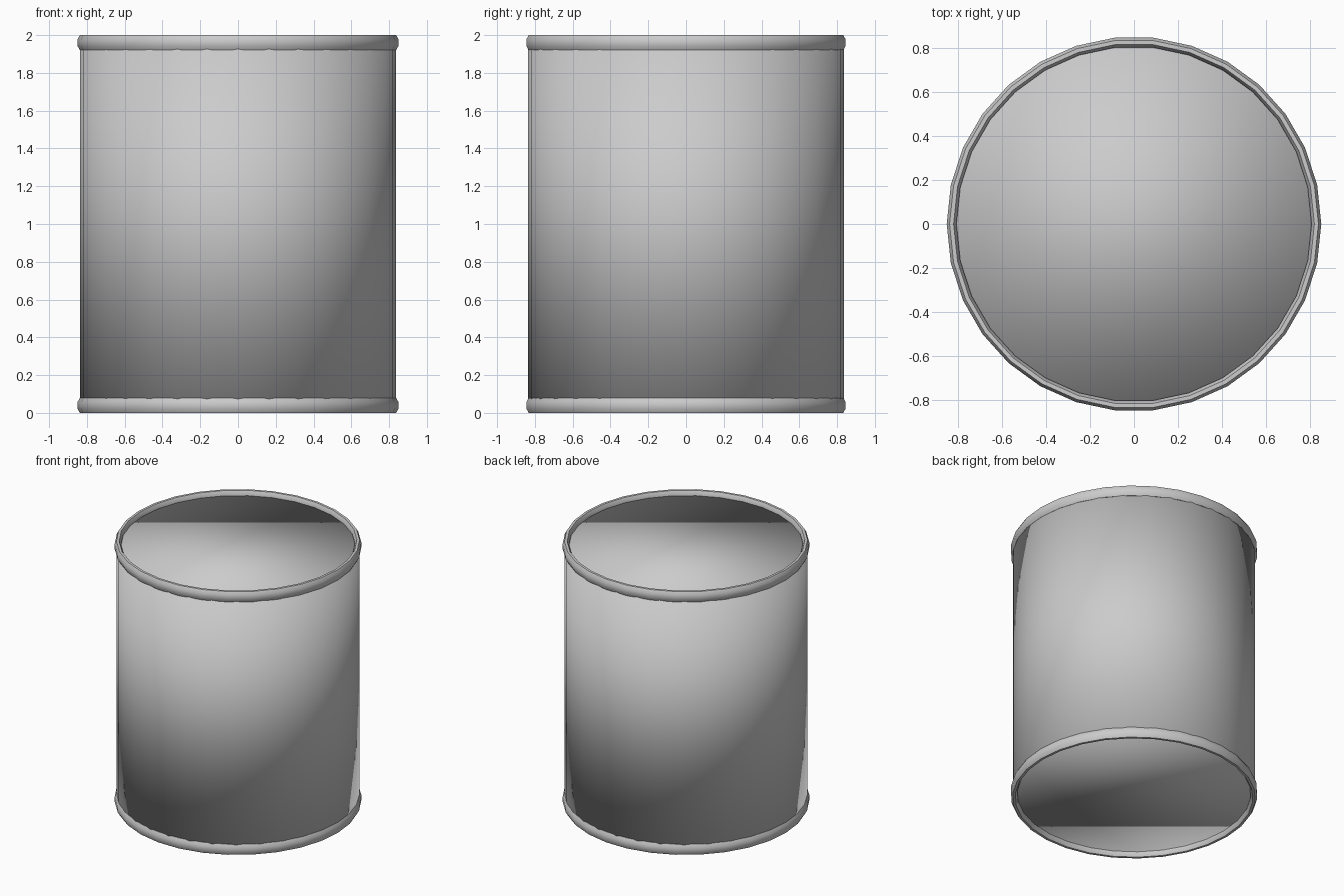
import bpy, bmesh
from math import cos, sin, pi, radians

cube = bpy.data.objects.get("Cube")
if cube:
    bpy.data.objects.remove(cube, do_unlink=True)

HEIGHT = 2.0
BODY_R = 0.836
RIM_R = 0.828        # centre line of the rolled rims
RIM_W, RIM_H = 0.024, 0.043
RIM_SEGMENTS, RIM_SIDES = 30, 8

# One plain metal colour
metal = bpy.data.materials.new("grey metal")
metal.use_nodes = True
grey = (0.6, 0.6, 0.6, 1.0)
metal.diffuse_color = grey
metal.node_tree.nodes["Principled BSDF"].inputs["Base Color"].default_value = grey


def finish(bm, name):
    bmesh.ops.recalc_face_normals(bm, faces=bm.faces)
    mesh = bpy.data.meshes.new(name)
    bm.to_mesh(mesh)
    bm.free()
    mesh.materials.append(metal)
    obj = bpy.data.objects.new(name, mesh)
    bpy.context.scene.collection.objects.link(obj)
    return obj


def make_rim(name, z):
    # Flattened eight-sided ring, with flat top and bottom facets
    bm = bmesh.new()
    rings = []
    for i in range(RIM_SEGMENTS):
        a = 2 * pi * i / RIM_SEGMENTS
        ring = []
        for j in range(RIM_SIDES):
            t = 2 * pi * (j + 0.5) / RIM_SIDES
            r = RIM_R + RIM_W * cos(t)
            ring.append(bm.verts.new((r * cos(a), r * sin(a), z + RIM_H * sin(t))))
        rings.append(ring)
    for i in range(RIM_SEGMENTS):
        p, q = rings[i], rings[(i + 1) % RIM_SEGMENTS]
        for j in range(RIM_SIDES):
            k = (j + 1) % RIM_SIDES
            bm.faces.new((p[j], q[j], q[k], p[k]))
    rim = finish(bm, name)
    bpy.ops.object.select_all(action='DESELECT')
    rim.select_set(True)
    bpy.context.view_layer.objects.active = rim
    bpy.ops.object.shade_smooth_by_angle(angle=radians(40))


# Rolled rims at both ends
inset = RIM_H * cos(pi / RIM_SIDES)
make_rim("bottom_rim", inset)
make_rim("top_rim", HEIGHT - inset)

# Closed can body, ends recessed inside the rims, soft shading throughout
bm = bmesh.new()
bmesh.ops.create_cone(bm, cap_ends=True, segments=32, radius1=BODY_R,
                      radius2=BODY_R, depth=HEIGHT - 2 * inset + 0.01)
bmesh.ops.translate(bm, verts=bm.verts, vec=(0, 0, HEIGHT / 2))
for face in bm.faces:
    face.smooth = True
finish(bm, "can_body")
